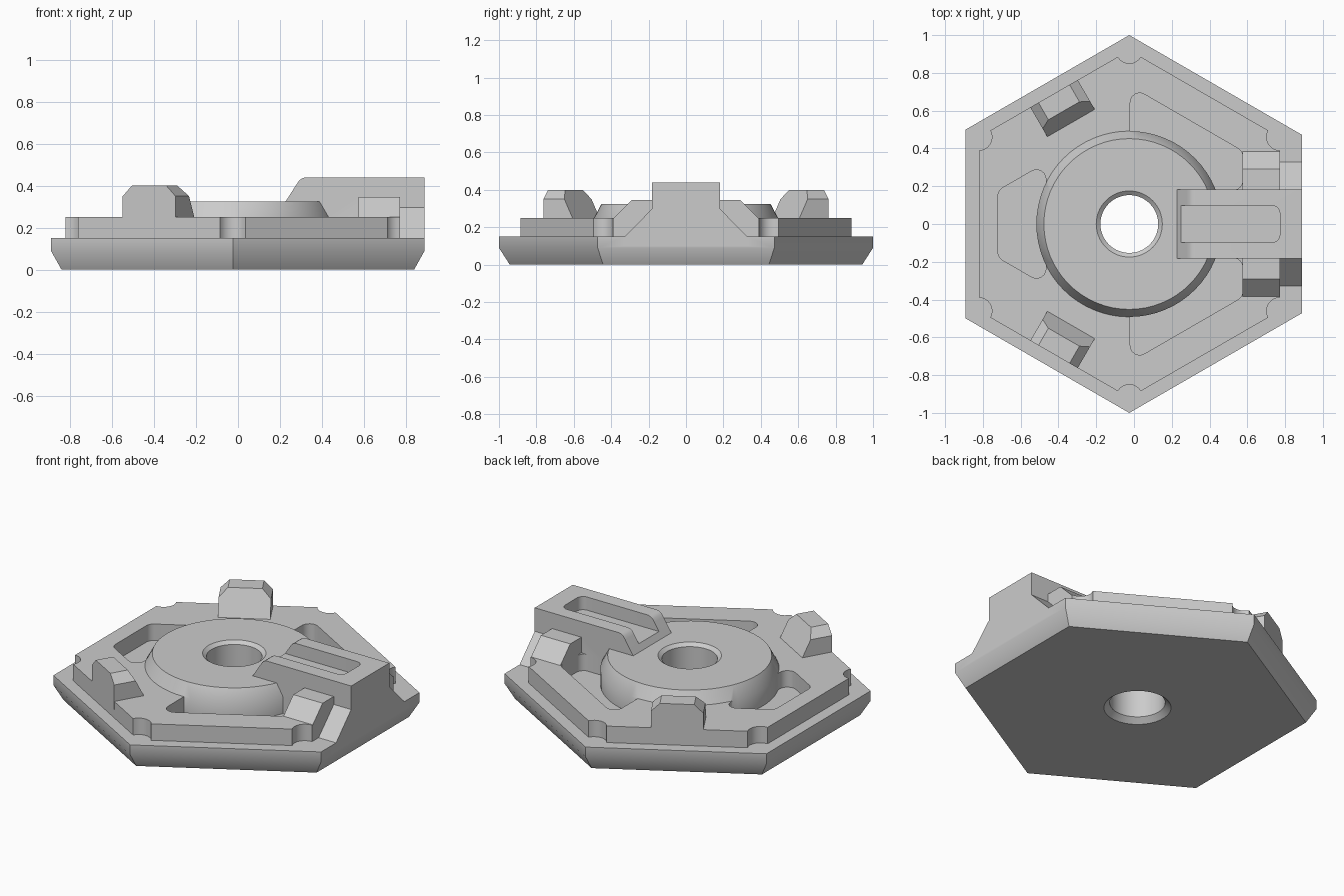
import bpy
import bmesh
from math import sin, cos, tan, pi, radians
from mathutils import Vector, Matrix

cube = bpy.data.objects.get("Cube")
if cube:
    bpy.data.objects.remove(cube, do_unlink=True)

CX = -0.025        # centre of the hexagon
RIGHT = 0.889      # flat connector side
TILT = 0.866       # cosine of thirty degrees

grey = bpy.data.materials.new("plain_grey")
grey.use_nodes = True
grey.diffuse_color = (0.6, 0.6, 0.6, 1)
grey.node_tree.nodes["Principled BSDF"].inputs["Base Color"].default_value = (0.6, 0.6, 0.6, 1)


def finish(name, bm):
    bmesh.ops.recalc_face_normals(bm, faces=bm.faces)
    mesh = bpy.data.meshes.new(name)
    bm.to_mesh(mesh)
    bm.free()
    mesh.materials.append(grey)
    ob = bpy.data.objects.new(name, mesh)
    bpy.context.collection.objects.link(ob)
    return ob


def loft(name, rings):
    """Closed solid through rings with equal point counts."""
    bm = bmesh.new()
    loops = [[bm.verts.new(p) for p in ring] for ring in rings]
    n = len(loops[0])
    for a, b in zip(loops, loops[1:]):
        for i in range(n):
            j = (i + 1) % n
            bm.faces.new((a[i], a[j], b[j], b[i]))
    bm.faces.new(loops[0])
    bm.faces.new(loops[-1])
    return finish(name, bm)


def prism(name, pts, lo, hi, axis="z"):
    place = {"x": lambda a, b, t: (t, a, b),
             "y": lambda a, b, t: (a, t, b),
             "z": lambda a, b, t: (a, b, t)}[axis]
    return loft(name, [[place(a, b, t) for a, b in pts] for t in (lo, hi)])


def circle(r, x=CX, y=0, n=64):
    return [(x + r * cos(2 * pi * i / n), y + r * sin(2 * pi * i / n)) for i in range(n)]


def turned(name, profile):
    return loft(name, [[(x, y, z) for x, y in circle(r)] for r, z in profile])


def rounded(pts, r=0.05, steps=6):
    """Fillet every corner of a convex outline."""
    out = []
    for i, p in enumerate(pts):
        p = Vector(p)
        a = (Vector(pts[i - 1]) - p).normalized()
        b = (Vector(pts[(i + 1) % len(pts)]) - p).normalized()
        half = a.angle(b) / 2
        centre = p + (a + b).normalized() * (r / sin(half))
        start = p + a * (r / tan(half)) - centre
        end = p + b * (r / tan(half)) - centre
        sweep = start.angle_signed(end)
        for k in range(steps + 1):
            out.append(centre + Matrix.Rotation(-sweep * k / steps, 2) @ start)
    return [(p.x, p.y) for p in out]


def combine(target, other, operation):
    mod = target.modifiers.new(operation.lower(), "BOOLEAN")
    mod.operation = operation
    mod.solver = "EXACT"
    mod.object = other
    bpy.context.view_layer.objects.active = target
    bpy.ops.object.modifier_apply(modifier=mod.name)
    bpy.data.objects.remove(other, do_unlink=True)


def hexagon(r, right=None):
    """Pointed toward +y; the right edge may be pushed out."""
    x = CX + r * TILT if right is None else right
    y = r - (x - CX) / (2 * TILT) / 0.866 * 0.866
    return [(CX, r), (CX - r * TILT, r / 2), (CX - r * TILT, -r / 2), (CX, -r), (x, -y), (x, y)]


# Base plate with chamfered underside
base = loft("hex_plate", [[(x, y, z) for x, y in hexagon(r, right)]
                          for r, right, z in ((0.942, RIGHT - 0.05, 0),
                                              (1, RIGHT, 0.09), (1, RIGHT, 0.15))])

# Raised slab with notched corners and pockets
slab = prism("slab", hexagon(0.92), 0.08, 0.25)
for k in range(6):
    a = radians(30 + 60 * k)
    notch = circle(0.07, CX + 0.92 * cos(a), 0.92 * sin(a), 24)
    combine(slab, prism("notch_cutter", notch, 0, 0.5), "DIFFERENCE")
rear_pocket = [(-0.72, 0.177), (-0.72, -0.177), (-0.466, -0.324), (-0.466, 0.324)]
side_pocket = [(-0.02, 0.73), (-0.02, 0.38), (0.2, 0.18), (0.575, 0.18), (0.575, 0.386)]
mirrored = [(x, -y) for x, y in reversed(side_pocket)]
for outline in (rear_pocket, side_pocket, mirrored):
    combine(slab, prism("pocket_cutter", rounded(outline), 0, 0.5), "DIFFERENCE")
combine(base, slab, "UNION")

# Central disc
combine(base, turned("disc", [(0.492, 0.1), (0.492, 0.25), (0.452, 0.325)]), "UNION")

# Connector shoulders beside the block
shoulder = [(-0.385, 0.2), (-0.385, 0.25), (-0.29, 0.345), (0.29, 0.345), (0.385, 0.25), (0.385, 0.2)]
combine(base, prism("shoulder", shoulder, 0.575, 0.772, "x"), "UNION")
lip = [(-0.328, 0.1), (-0.328, 0.15), (-0.183, 0.297), (0.183, 0.297), (0.328, 0.15), (0.328, 0.1)]
combine(base, prism("lip", lip, 0.7, RIGHT, "x"), "UNION")

# Connector block with a slot open at its sloped end
side = [(0.214, 0.1), (0.214, 0.305), (0.28, 0.408), (0.292, 0.426), (0.307, 0.436),
        (0.325, 0.44), (RIGHT, 0.44), (RIGHT, 0.1)]
block = prism("connector_block", side, -0.183, 0.183, "y")
slot = rounded([(0.1, -0.097), (0.772, -0.097), (0.772, 0.097), (0.1, 0.097)], 0.04)
combine(block, prism("slot_cutter", slot, 0.36, 0.6), "DIFFERENCE")
combine(base, block, "UNION")

# Two chamfered lugs on the rear edges
for angle in (120, 240):
    out = Vector((cos(radians(angle)), sin(radians(angle)), 0))
    along = Vector((-out.y, out.x, 0))
    bm = bmesh.new()
    for v, z in ((0.145, 0.2), (0.145, 0.35), (0.095, 0.4)):
        for s in (-1, 1):
            for u in (0.797, 0.617 + (z - 0.25) / 2):
                bm.verts.new(Vector((CX, 0, z)) + out * u + along * v * s)
    bmesh.ops.convex_hull(bm, input=bm.verts)
    bmesh.ops.dissolve_limit(bm, angle_limit=0.01, verts=bm.verts, edges=bm.edges)
    combine(base, finish("lug", bm), "UNION")

# Centre hole, chamfered at both ends
combine(base, turned("hole_cutter", [(0.185, -0.1), (0.185, 0), (0.153, 0.03), (0.153, 0.307),
                                     (0.175, 0.325), (0.175, 0.5)]), "DIFFERENCE")

bpy.ops.object.select_all(action="DESELECT")
base.select_set(True)
bpy.context.view_layer.objects.active = base
bpy.ops.object.shade_smooth_by_angle(angle=radians(30))
